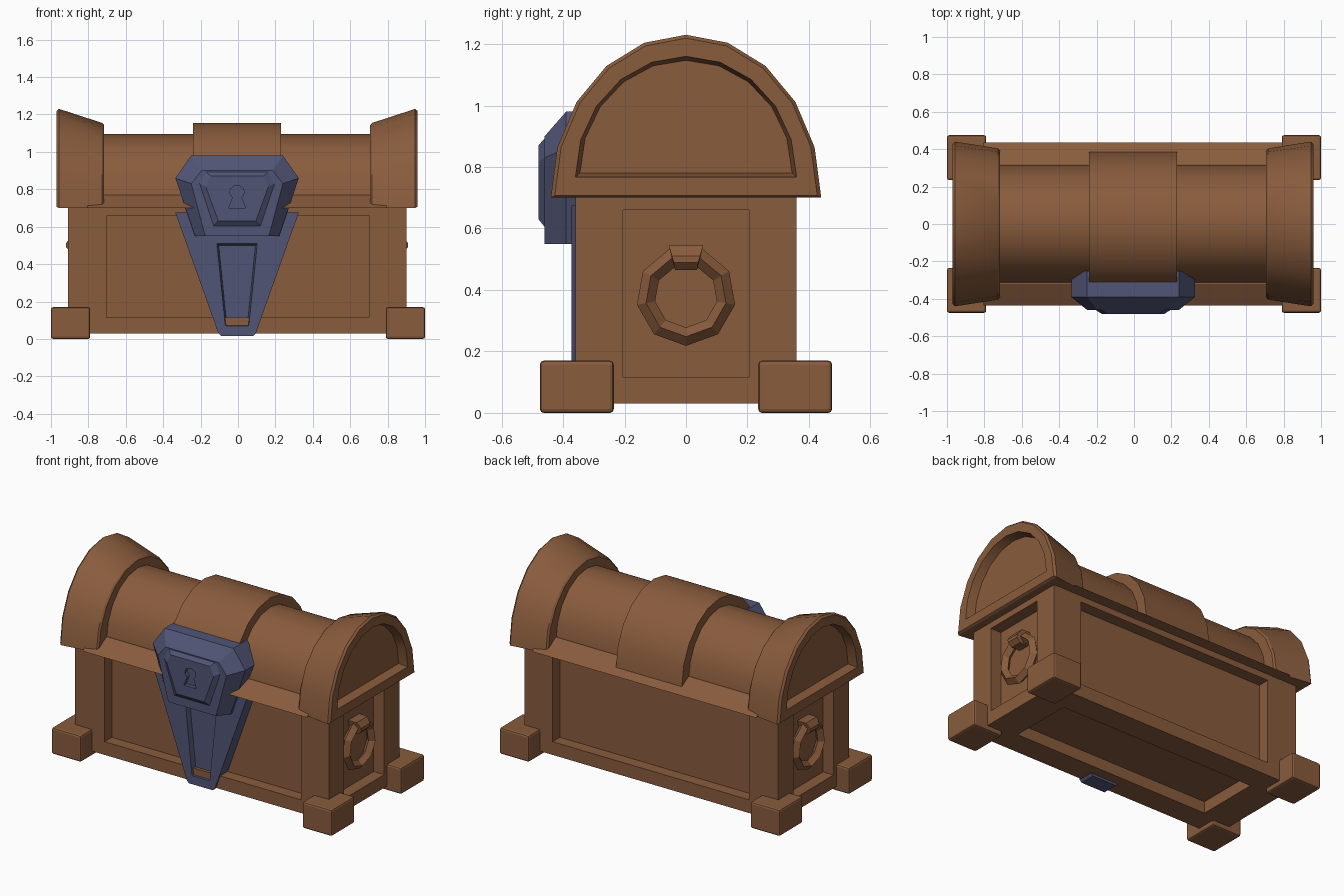
import bpy, bmesh, math
from mathutils import Vector

cube = bpy.data.objects.get("Cube")
if cube:
    bpy.data.objects.remove(cube, do_unlink=True)

CX = -0.005  # slight sideways shift of the chest on its feet


def material(name, rgb):
    m = bpy.data.materials.new(name)
    m.use_nodes = True
    m.diffuse_color = (*rgb, 1)
    m.node_tree.nodes["Principled BSDF"].inputs["Base Color"].default_value = (*rgb, 1)
    return m


WOOD = material("brown_wood", (0.25, 0.106, 0.046))
IRON = material("slate_blue_metal", (0.083, 0.091, 0.18))


def finish(name, bm, mat, smooth=False):
    bmesh.ops.recalc_face_normals(bm, faces=bm.faces[:])
    mesh = bpy.data.meshes.new(name)
    bm.to_mesh(mesh)
    bm.free()
    ob = bpy.data.objects.new(name, mesh)
    bpy.context.collection.objects.link(ob)
    mesh.materials.append(mat)
    if smooth:
        bpy.ops.object.select_all(action='DESELECT')
        ob.select_set(True)
        bpy.context.view_layer.objects.active = ob
        bpy.ops.object.shade_smooth_by_angle(angle=math.radians(28))
    return ob


def loft(name, rings, mat, smooth=False):
    """Skin a list of matching point rings and cap both ends."""
    bm = bmesh.new()
    loops = [[bm.verts.new((x + CX, y, z)) for x, y, z in r] for r in rings]
    n = len(loops[0])
    for a, b in zip(loops, loops[1:]):
        for i in range(n):
            j = (i + 1) % n
            bm.faces.new((a[i], a[j], b[j], b[i]))
    bm.faces.new(loops[0])
    bm.faces.new(loops[-1])
    return finish(name, bm, mat, smooth)


def box(name, centre, size, mat):
    bm = bmesh.new()
    bmesh.ops.create_cube(bm, size=1)
    for v in bm.verts:
        v.co = Vector(c + p * s for c, p, s in zip(centre, v.co, size))
    return finish(name, bm, mat)


def arch(x, half, base, height, steps=10):
    """Half-ellipse outline across the chest at a given x."""
    angles = [math.pi * i / steps for i in range(steps + 1)]
    return [(x, half * math.cos(a), base + height * math.sin(a)) for a in angles]


def mirrored(y, right_side):
    """Outline facing the front, listed for one half from top to bottom."""
    return ([(x, y, z) for x, z in right_side]
            + [(-x, y, z) for x, z in reversed(right_side)])


# Chest body with a sunken panel on every side and underneath
bm = bmesh.new()
bmesh.ops.create_cube(bm, size=1)
for v in bm.verts:
    v.co = Vector((CX + v.co.x * 1.81, v.co.y * 0.72, 0.365 + v.co.z * 0.67))
lows, highs = (-0.70, -0.205, 0.115), (0.70, 0.205, 0.66)
for face in [f for f in bm.faces if f.normal.z < 0.5]:
    normal = face.normal.copy()
    axis = max(range(3), key=lambda i: abs(normal[i]))
    centre = face.calc_center_median()
    inner = bmesh.ops.inset_individual(bm, faces=[face], thickness=0.03)
    for v in face.verts:
        for i in range(3):
            if i != axis:
                v.co[i] = (lows if v.co[i] < centre[i] else highs)[i]
    floor = bmesh.ops.extrude_discrete_faces(bm, faces=[face])["faces"][0]
    for v in floor.verts:
        v.co -= normal * 0.075
finish("chest_body", bm, WOOD)

# Feet
for sx, side in ((1, "left"), (-1, "right")):
    for sy, end in ((-1, "front"), (1, "back")):
        foot = box(f"{end}_{side}_foot", (sx * 0.895, sy * 0.355, 0.085),
                   (0.21, 0.24, 0.17), WOOD)
        bev = foot.modifiers.new("soft_edges", 'BEVEL')
        bev.width = 0.012
        bev.segments = 2

# Lid: sloping rim, barrel and centre band
rim = [(-0.435, 0.70), (-0.32, 0.77), (0.32, 0.77), (0.435, 0.70)]
loft("lid_rim", [[(x, y, z) for y, z in rim] for x in (-0.8, 0.8)], WOOD)
loft("lid_barrel", [arch(x, 0.315, 0.75, 0.345) for x in (-0.8, 0.8)], WOOD, True)
loft("lid_centre_band", [arch(x, 0.385, 0.73, 0.425) for x in (-0.235, 0.235)], WOOD, True)

# Flared lid ends with sunken panels, and ring handles below them
for s, side in ((1, "left"), (-1, "right")):
    loft(f"{side}_lid_end", [
        arch(s * 0.91, 0.345, 0.78, 0.367),
        arch(s * 0.965, 0.36, 0.767, 0.393),
        arch(s * 0.965, 0.427, 0.707, 0.512),
        arch(s * 0.952, 0.44, 0.70, 0.53),
        arch(s * 0.722, 0.405, 0.70, 0.455),
        arch(s * 0.712, 0.395, 0.70, 0.445)], WOOD, True)

    bpy.ops.mesh.primitive_torus_add(
        major_segments=9, minor_segments=4, major_radius=0.132, minor_radius=0.03,
        location=(CX + s * 0.865, 0, 0.38), rotation=(0, math.pi / 2, 0))
    ring = bpy.context.object
    ring.name = f"{side}_handle_ring"
    ring.data.materials.append(WOOD)

    loft(f"{side}_handle_bracket", [
        [(s * x, -t, hi), (s * x, t, hi), (s * x, b, lo), (s * x, -b, lo)]
        for x, t, hi, b, lo in ((0.82, 0.056, 0.545, 0.036, 0.465),
                                (0.89, 0.056, 0.545, 0.036, 0.465),
                                (0.915, 0.046, 0.51, 0.04, 0.49))], WOOD)

# Tapered metal strap with a long sunken slot
strap = [(0.33, 0.675), (0.10, 0.03), (0.085, 0.015)]
slot = [(0.108, 0.51), (0.064, 0.08), (0.06, 0.07)]
slot_floor = [(0.098, 0.50), (0.056, 0.085), (0.053, 0.075)]
loft("lock_strap", [mirrored(-0.27, strap), mirrored(-0.372, strap),
                    mirrored(-0.372, slot), mirrored(-0.34, slot_floor)], IRON)

# Lock plate with a raised boss
plate = [(0.245, 0.98), (0.33, 0.86), (0.225, 0.55)]
lock = loft("lock_plate", [
    mirrored(-0.25, plate),
    mirrored(-0.39, plate),
    mirrored(-0.46, [(0.19, 0.90), (0.245, 0.83), (0.17, 0.55)]),
    mirrored(-0.46, [(0.165, 0.893), (0.20, 0.83), (0.125, 0.605)]),
    mirrored(-0.48, [(0.14, 0.87), (0.168, 0.815), (0.10, 0.63)])], IRON)

# Keyhole cut into the boss
keyhole = [(0.04 * math.sin(a), 0.785 + 0.035 * math.cos(a))
           for a in (math.radians(d) for d in (20, 60, 100, 145))] + [(0.045, 0.70)]
cutter = loft("keyhole_cutter", [mirrored(-0.5, keyhole), mirrored(-0.455, keyhole)], IRON)
cutter.hide_render = True
cutter.hide_viewport = True
cutter.display_type = 'WIRE'
cut = lock.modifiers.new("keyhole", 'BOOLEAN')
cut.operation = 'DIFFERENCE'
cut.solver = 'EXACT'
cut.object = cutter
